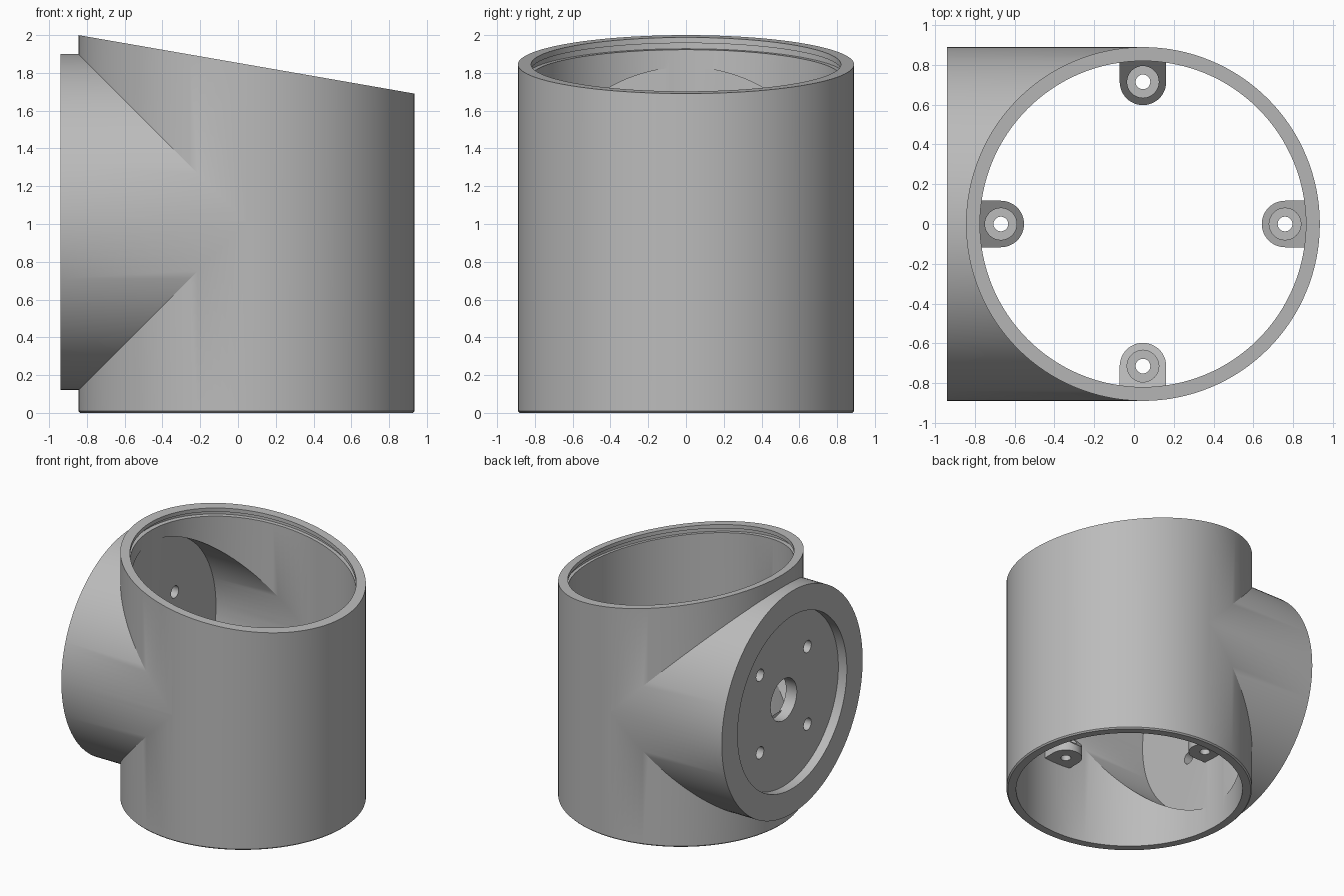
import bpy, bmesh, math
from mathutils import Matrix, Vector

cube = bpy.data.objects.get("Cube")
if cube:
    bpy.data.objects.remove(cube, do_unlink=True)

AXIS_X = 0.045            # axis of the upright tube
ARM_Z = 1.01              # axis height of the side arm
OUTER, BORE = 0.89, 0.82
SLOPE = -0.174            # tilt of the top rim
RIM_Z = 1.845
SEGMENTS = 128

grey = bpy.data.materials.new("plain grey")
grey.use_nodes = True
grey.diffuse_color = (0.5, 0.5, 0.5, 1)
grey.node_tree.nodes["Principled BSDF"].inputs["Base Color"].default_value = (0.5, 0.5, 0.5, 1)


def make_object(name, bm):
    bmesh.ops.recalc_face_normals(bm, faces=bm.faces)
    mesh = bpy.data.meshes.new(name)
    bm.to_mesh(mesh)
    bm.free()
    obj = bpy.data.objects.new(name, mesh)
    bpy.context.collection.objects.link(obj)
    mesh.materials.append(grey)
    return obj


def tube(name, radius, low, high, center=(AXIS_X, 0), slope=(0, 0), segments=SEGMENTS, chamfer=0):
    """Upright cylinder whose bottom and top may be tilted along x."""
    bm = bmesh.new()
    bmesh.ops.create_cone(bm, cap_ends=True, segments=segments, radius1=radius, radius2=radius, depth=2)
    for v in bm.verts:
        top = v.co.z > 0
        v.co.z = (high if top else low) + v.co.x * slope[top]
        v.co.x += center[0]
        v.co.y += center[1]
    if chamfer:
        edges = [e for e in bm.edges if all(abs(v.co.z - low) < 1e-4 for v in e.verts)]
        bmesh.ops.bevel(bm, geom=edges, offset=chamfer, segments=1, affect='EDGES')
    return make_object(name, bm)


def side_tube(name, radius, x1, x2, y=0, z=ARM_Z, segments=SEGMENTS):
    """Cylinder lying along x."""
    bm = bmesh.new()
    turn = Matrix.Translation(((x1 + x2) / 2, y, z)) @ Matrix.Rotation(math.pi / 2, 4, 'Y')
    bmesh.ops.create_cone(bm, cap_ends=True, segments=segments, radius1=radius, radius2=radius,
                          depth=x2 - x1, matrix=turn)
    return make_object(name, bm)


def combine(target, other, operation):
    mod = target.modifiers.new("combine", 'BOOLEAN')
    mod.operation, mod.solver, mod.object = operation, 'EXACT', other
    bpy.context.view_layer.objects.active = target
    bpy.ops.object.modifier_apply(modifier=mod.name)
    bpy.data.objects.remove(other, do_unlink=True)


def smooth(obj):
    bpy.ops.object.select_all(action='DESELECT')
    obj.select_set(True)
    bpy.context.view_layer.objects.active = obj
    bpy.ops.object.shade_smooth_by_angle(angle=math.radians(25))


# Tee-shaped housing with a tilted top
housing = tube("housing", OUTER, 0, RIM_Z, slope=(0, SLOPE), chamfer=0.01)
combine(housing, side_tube("arm", OUTER, -0.94, 0.04), 'UNION')
combine(housing, tube("main_bore", BORE, -0.2, 2.3), 'DIFFERENCE')
combine(housing, side_tube("arm_bore", BORE, -0.769, 0.04), 'DIFFERENCE')

# Seal groove that follows the tilted rim
combine(housing, tube("rim_groove", 0.85, RIM_Z - 0.065, RIM_Z - 0.03, slope=(SLOPE, SLOPE)), 'DIFFERENCE')

# Recessed end plate with a centre hole and four screw holes
combine(housing, side_tube("end_recess", 0.69, -1.1, -0.865), 'DIFFERENCE')
combine(housing, side_tube("shaft_hole", 0.165, -1, -0.6, segments=48), 'DIFFERENCE')
for sy in (-1, 1):
    for sz in (-1, 1):
        screw = side_tube("screw_hole", 0.048, -1, -0.6, y=0.3 * sy, z=ARM_Z + 0.31 * sz, segments=32)
        combine(housing, screw, 'DIFFERENCE')
smooth(housing)

# Four mounting tabs: rounded tip, flat underside, top rising towards the wall
TAB_R, TAB_HALF, TAB_Z, TIP_Z = 0.715, 0.117, 0.58, 0.64
for i, side in enumerate(("left", "back", "right", "front")):
    bm = bmesh.new()
    outline = [(0.83, TAB_HALF)]
    for k in range(25):
        a = math.pi / 2 + math.pi * k / 24
        outline.append((TAB_R + TAB_HALF * math.cos(a), TAB_HALF * math.sin(a)))
    outline.append((0.83, -TAB_HALF))
    base = bm.faces.new([bm.verts.new((x, y, TAB_Z)) for x, y in outline])
    raised = bmesh.ops.extrude_face_region(bm, geom=[base])["geom"]
    for v in raised:
        if isinstance(v, bmesh.types.BMVert):
            v.co.z = TIP_Z + v.co.x - (TAB_R - TAB_HALF)
    tab = make_object(side + "_mounting_tab", bm)
    combine(tab, tube("tab_hole", 0.037, 0.4, 1.2, center=(TAB_R, 0), segments=32), 'DIFFERENCE')
    combine(tab, tube("tab_counterbore", 0.08, 0.64, 1.2, center=(TAB_R, 0), segments=32), 'DIFFERENCE')
    tab.data.transform(Matrix.Translation(Vector((AXIS_X, 0, 0))) @ Matrix.Rotation(i * math.pi / 2, 4, 'Z'))
    smooth(tab)
